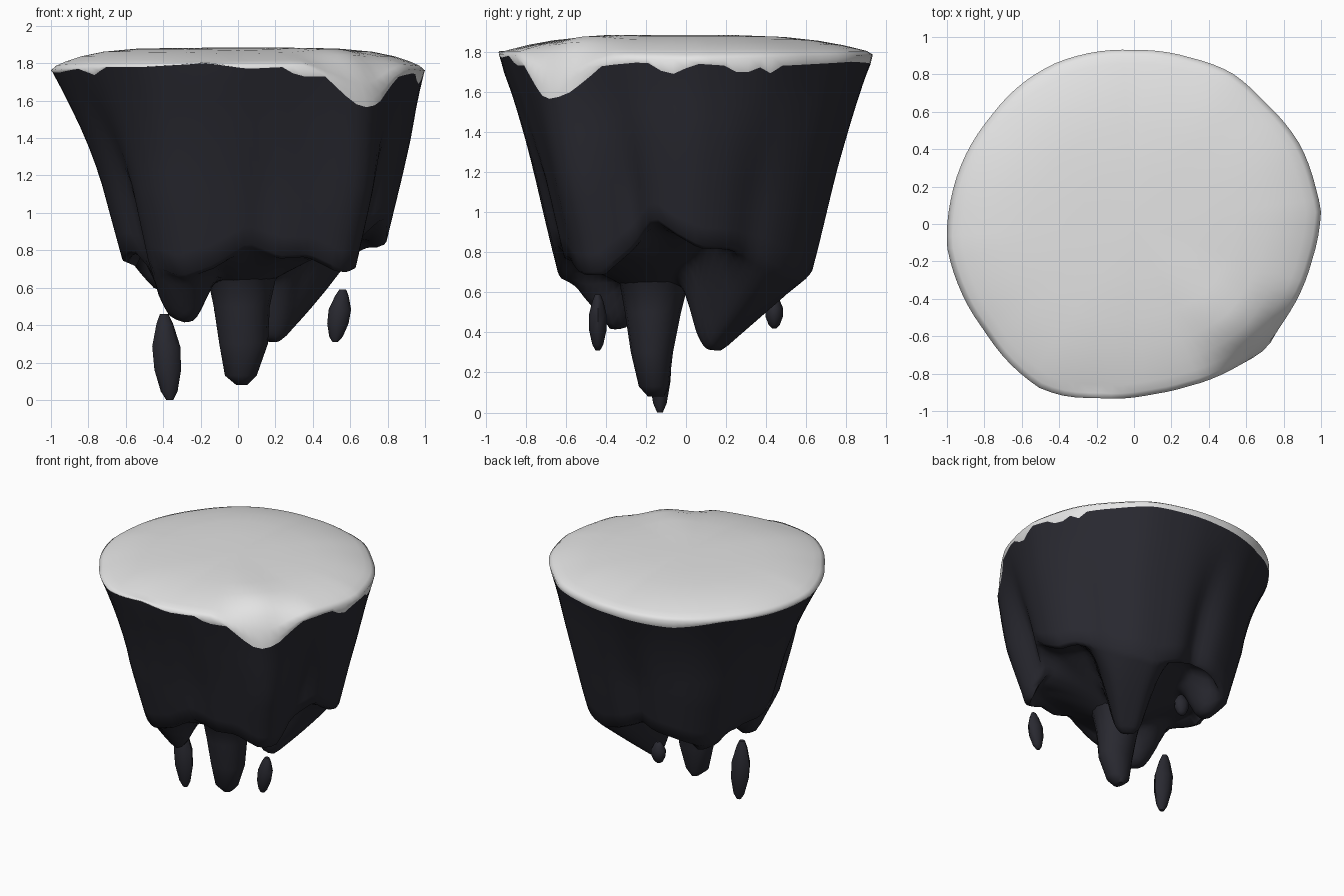
import bpy, bmesh, math
from mathutils import Vector

if "Cube" in bpy.data.objects:
    bpy.data.objects.remove(bpy.data.objects["Cube"])

N = 96


def material(name, rgb):
    m = bpy.data.materials.new(name)
    m.diffuse_color = (*rgb, 1)
    m.use_nodes = True
    m.node_tree.nodes["Principled BSDF"].inputs["Base Color"].default_value = m.diffuse_color
    return m


SNOW = material("pale grey snow", (0.78, 0.78, 0.78))
ROCK = material("dark slate rock", (0.022, 0.022, 0.030))


def lerp_table(table, t):
    """Piecewise linear lookup in a sorted list of (key, value)."""
    if t <= table[0][0]:
        return table[0][1]
    for (a, va), (b, vb) in zip(table, table[1:]):
        if t <= b:
            return va + (vb - va) * (t - a) / (b - a)
    return table[-1][1]


def periodic(table):
    table = sorted(table)
    return [(table[-1][0] - 360, table[-1][1])] + table + [(table[0][0] + 360, table[0][1])]


# Plan outline, turned into radius by angle
plan = [(1, .07), (.97, .2), (.89, .42), (.7, .65), (.52, .81), (.3, .89), (0, .93),
        (-.3, .9), (-.42, .86), (-.6, .75), (-.77, .57), (-.9, .37), (-.98, .13),
        (-1, -.12), (-.95, -.3), (-.8, -.57), (-.67, -.74), (-.5, -.88), (-.37, -.92),
        (-.2, -.93), (.1, -.91), (.28, -.87), (.5, -.79), (.7, -.66), (.8, -.52), (.95, -.2)]
OUTLINE = periodic([(math.degrees(math.atan2(y, x)), math.hypot(x, y)) for x, y in plan])

# Ragged lower edge of the snow, by angle
SNOWLINE = periodic([(-165, 1.75), (-150, 1.77), (-141, 1.73), (-137, 1.78), (-120, 1.78),
                     (-100, 1.80), (-87, 1.77), (-74, 1.78), (-70, 1.73), (-60, 1.73),
                     (-53, 1.63), (-47, 1.56), (-39, 1.58), (-32, 1.66), (-26, 1.73),
                     (-12, 1.75), (-5, 1.68), (3, 1.74), (12, 1.73), (17, 1.68), (22, 1.73),
                     (25, 1.68), (30, 1.73), (60, 1.75), (90, 1.74), (120, 1.72),
                     (140, 1.76), (165, 1.75)])

# How far the rim sags at the front right corner, by angle
SAG = [(-66, 0), (-56, .08), (-47, .17), (-40, .16), (-30, .05), (-22, 0)]

# Height of the lower edge of the rock wall, by angle
SKIRT = periodic([(-160, .80), (-140, .74), (-122, .66), (-108, .72), (-92, .84), (-76, .77),
                  (-62, .78), (-48, .70), (-38, .70), (-25, .84), (-13, .98), (-4, .90),
                  (6, .83), (18, .83), (35, .78), (50, .70), (70, .66), (85, .72), (101, .79),
                  (120, .74), (140, .66), (155, .74), (175, .73)])

# Wall taper and sideways drift by height, then vertical grooves (+) and ridges (-)
TAPER = [(.5, .62), (.65, .665), (.85, .72), (1.2, .81), (1.4, .87), (1.6, .935), (1.77, 1)]
DRIFT = [(.85, .075), (1.2, .07), (1.4, .055), (1.6, .025), (1.77, 0)]
CREASES = [(-151, 7, .06), (-24, 8, .07), (-85, 10, .03), (28, 10, .04), (100, 8, .06),
           (172, 8, .03), (140, 22, -.07), (-45, 13, -.07), (-130, 16, -.06)]


def rim_z(a):
    return 1.77 + .025 * abs(math.sin(math.radians(a))) - lerp_table(SAG, a)


def wall(a, z):
    """Point on the tapering wall at angle a and height z."""
    h = z + lerp_table(SAG, a) * min(1, max(0, (z - .8) / .6))
    r = lerp_table(OUTLINE, a) * lerp_table(TAPER, h)
    depth = min(1, max(0, (1.72 - z) / .6))
    for c, w, d in CREASES:
        r -= d * depth * math.exp(-((a - c) / w) ** 2)
    t = math.radians(a)
    return Vector((r * math.cos(t) + lerp_table(DRIFT, h), r * math.sin(t), z))


# Hanging lobes: tip and root of each, with radius at tip and root
LOBES = [((.19, .16, .31), (.46, .54, .68), .15, .34),
         ((-.32, -.36, .40), (-.38, -.54, .62), .17, .22),
         ((-.42, .33, .56), (-.55, .42, .66), .16, .20)]


def underside(x, y):
    """Ceiling that sinks towards the central spike, with lobes hanging from it."""
    top = z = min(.88, .55 + .55 * math.hypot(x - .02, y + .16))
    for tip, root, ra, rb in LOBES:
        a, b, p = Vector(tip[:2]), Vector(root[:2]), Vector((x, y))
        t = min(1, max(0, (p - a).dot(b - a) / (b - a).length_squared))
        d = (p - a.lerp(b, t)).length / (ra + (rb - ra) * t)
        zs = tip[2] + (root[2] - tip[2]) * t
        z = min(z, top - (top - zs) * math.exp(-d ** 4))
    return z


def finish(bm, name, mat, angle=55):
    bmesh.ops.recalc_face_normals(bm, faces=bm.faces)
    me = bpy.data.meshes.new(name)
    bm.to_mesh(me)
    bm.free()
    me.materials.append(mat)
    ob = bpy.data.objects.new(name, me)
    bpy.context.collection.objects.link(ob)
    bpy.ops.object.select_all(action='DESELECT')
    ob.select_set(True)
    bpy.context.view_layer.objects.active = ob
    bpy.ops.object.shade_smooth_by_angle(angle=math.radians(angle))
    return ob


def loft(name, mat, rings, start=None, end=None, angle=55):
    """Skin a stack of closed rings, with optional end points."""
    bm = bmesh.new()
    vs = [[bm.verts.new(p) for p in ring] for ring in rings]
    n = len(rings[0])
    for r, s in zip(vs, vs[1:]):
        for i in range(n):
            bm.faces.new((r[i], r[(i + 1) % n], s[(i + 1) % n], s[i]))
    for ring, tip in ((vs[0], start), (vs[-1], end)):
        if tip is not None:
            v = bm.verts.new(tip)
            for i in range(n):
                bm.faces.new((ring[i], ring[(i + 1) % n], v))
    return finish(bm, name, mat, angle)


angles = [-180 + 360 * i / N for i in range(N)]

# Snow cap: low dome, rounded rim, ragged hem
cap = []
for s in (.3, .55, .72, .84, .92, .97):
    ring = []
    for a in angles:
        p = wall(a, 1.77) * s
        power = 3 + 2 * abs(math.cos(math.radians(a))) + 40 * lerp_table(SAG, a)
        p.z = rim_z(a) + (1.883 - rim_z(a)) * (1 - s ** power)
        ring.append(p)
    cap.append(ring)
rim, hem = [], []
for a in angles:
    z = max(rim_z(a) - .01, lerp_table(SNOWLINE, a) + .004)
    p = wall(a, 1.77)
    p.z = z
    rim.append(p)
    hem.append(wall(a, lerp_table(SNOWLINE, a)))
loft("snow_cap", SNOW, cap + [rim, hem], start=(0, 0, 1.883), angle=130)

# Rock body: tapering wall, then the underside with its lobes
body = []
for k in range(11):
    t = k / 10
    body.append([wall(a, lerp_table(SNOWLINE, a) * (1 - t) + lerp_table(SKIRT, a) * t)
                 for a in angles])
lip = body[-1]
mid = Vector((.05, 0, 0))
for k in range(1, 19):
    s = 1 - k / 19
    ring = []
    for p in lip:
        q = mid + (p - mid) * s
        q.z = underside(q.x, q.y) + (p.z - underside(p.x, p.y)) * s ** 5
        if k == 1:
            q.z = min(q.z, p.z - .015)
        ring.append(q)
    body.append(ring)
loft("rock_body", ROCK, body, end=(mid.x, mid.y, underside(mid.x, mid.y)), angle=80)


def spindle(name, sections, sides):
    """Closed lump from (x, y, z, radius x, radius y) sections."""
    rings = [[(x + rx * math.cos(math.tau * i / sides), y + ry * math.sin(math.tau * i / sides), z)
              for i in range(sides)] for x, y, z, rx, ry in sections]
    first, last = sections[0], sections[-1]
    loft(name, ROCK, rings, start=first[:3], end=last[:3])


# Long central spike
spindle("central_spike", [(.02, -.15, .08, .03, .04), (.015, -.16, .13, .085, .075),
                          (.03, -.17, .3, .13, .105), (.02, -.165, .5, .15, .14),
                          (.02, -.16, .64, .18, .17), (.02, -.16, .74, .25, .25)], 16)


# Loose falling fragments
def fragment(name, x, y, z0, z1, r, lean=0):
    prof = [(0, .25), (.1, .6), (.35, .95), (.62, 1), (.88, .6), (1, .3)]
    spindle(name, [(x + lean * (t - .5), y, z0 + (z1 - z0) * t, r * k, r * .75 * k)
                   for t, k in prof], 8)


fragment("large_fragment", -.38, -.13, 0, .46, .075, -.03)
fragment("front_fragment", .54, -.44, .31, .59, .06, .04)
fragment("back_fragment", -.07, .44, .42, .58, .06)
